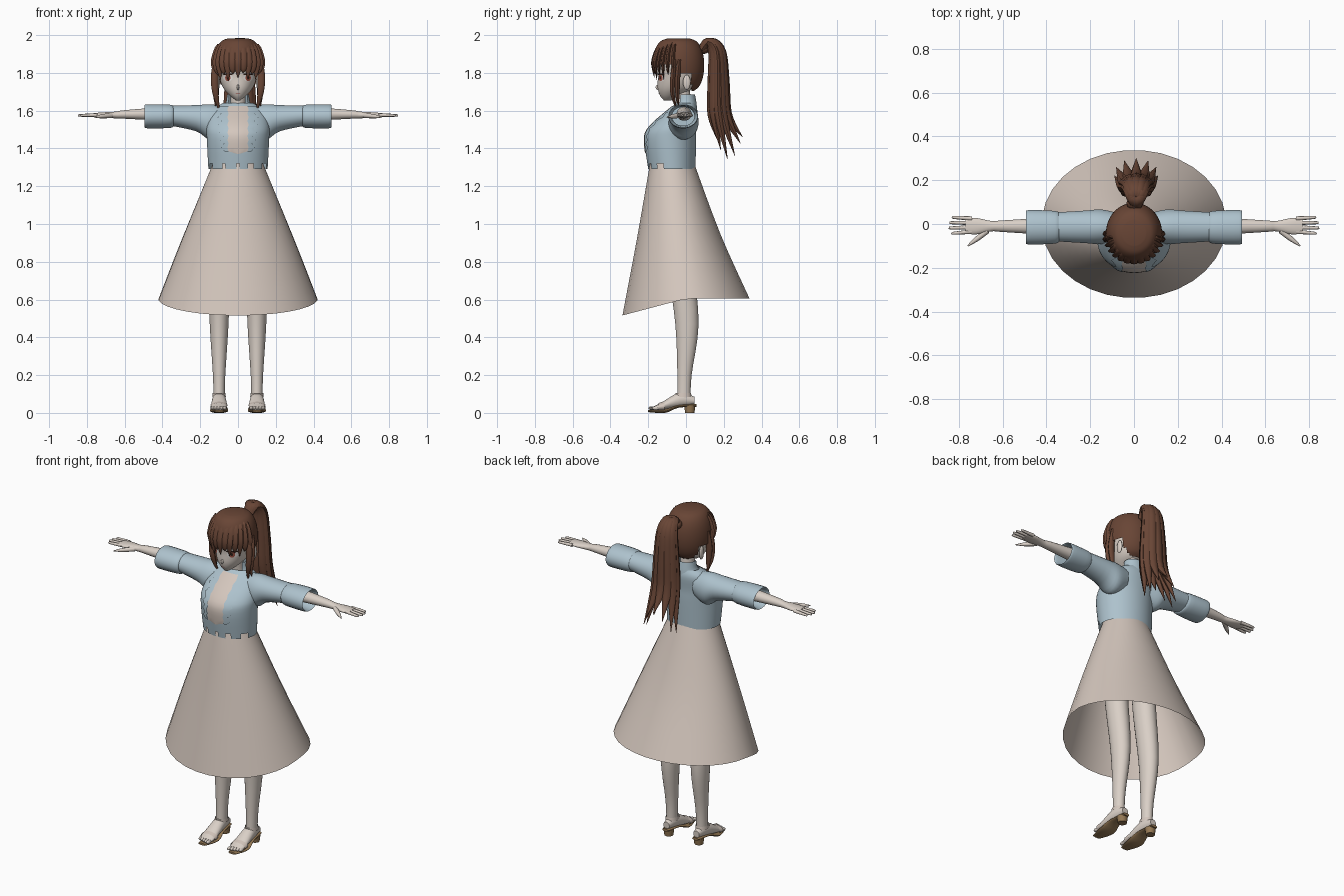
import bpy, bmesh, math, random
from mathutils import Vector
from math import sin, cos, radians, tau

random.seed(4)
startup_cube = bpy.data.objects.get("Cube")
if startup_cube:
    bpy.data.objects.remove(startup_cube)


def material(name, red, green, blue):
    mat = bpy.data.materials.new(name)
    mat.use_nodes = True
    colour = (red, green, blue, 1)
    mat.diffuse_color = colour
    mat.node_tree.nodes["Principled BSDF"].inputs["Base Color"].default_value = colour
    return mat


SKIN = material("skin", .7, .63, .57)
CREAM = material("cream cloth", .66, .57, .51)
BLUE = material("pale blue cloth", .42, .54, .61)
HAIR = material("brown hair", .14, .06, .036)
SOLE = material("tan sole", .3, .19, .09)
WHITE = material("eye white", .8, .77, .75)
IRIS = material("red iris", .36, .09, .06)
DARK = material("dark lash", .03, .015, .01)
LIP = material("lip", .5, .25, .22)


def spline(rows, steps=4):
    """Smooth rows of numbers by Catmull-Rom interpolation."""
    result = []
    last = len(rows) - 1
    for i in range(last):
        before, start, end, after = rows[max(0, i - 1)], rows[i], rows[i + 1], rows[min(last, i + 2)]
        for step in range(steps):
            t = step / steps
            result.append([b + t / 2 * (c - a + t * (2 * a - 5 * b + 4 * c - d + t * (3 * (b - c) + d - a)))
                           for a, b, c, d in zip(before, start, end, after)])
    return result + [list(rows[last])]


def finish(name, bm, mat, mirror):
    bmesh.ops.recalc_face_normals(bm, faces=bm.faces)
    mesh = bpy.data.meshes.new(name)
    bm.to_mesh(mesh)
    bm.free()
    mesh.materials.append(mat)
    part = bpy.data.objects.new(name, mesh)
    bpy.context.collection.objects.link(part)
    if mirror:
        part.modifiers.new("Mirror", "MIRROR")
    bpy.ops.object.select_all(action='DESELECT')
    part.select_set(True)
    bpy.context.view_layer.objects.active = part
    bpy.ops.object.shade_smooth_by_angle(angle=radians(50))


def bridge(bm, rings, caps):
    for lower, upper in zip(rings, rings[1:]):
        for k in range(len(lower)):
            bm.faces.new((lower[k - 1], lower[k], upper[k], upper[k - 1]))
    if caps:
        bm.faces.new(rings[0])
        bm.faces.new(rings[-1])


def loft(name, rows, mat, axis='z', side=0, sides=24, caps=True, mirror=False, cut=None, drop=None):
    """Ellipse rings along an axis: (position, centre, radius across, radius along the centre's axis)."""
    place = {'z': lambda p, u, v: (u, v, p), 'x': lambda p, u, v: (p, u, v),
             'y': lambda p, u, v: (u, p, v)}[axis]
    bm = bmesh.new()
    turns = [tau * (k + .5) / sides for k in range(sides)]
    rings = [[bm.verts.new(place(p, side + across * cos(a), centre + along * sin(a))) for a in turns]
             for p, centre, across, along in spline(rows)]
    bridge(bm, rings, caps)
    if cut:
        removed = [face for face in bm.faces if cut(face.calc_center_median())]
        bmesh.ops.delete(bm, geom=removed, context='FACES')
    if drop:
        for vert in bm.verts:
            vert.co.z -= drop(vert.co)
    finish(name, bm, mat, mirror)


def strands(name, paths, mat, mirror=False, sides=8, flat=1):
    """Tapering tubes through points (x, y, z, radius)."""
    bm = bmesh.new()
    for path in paths:
        points = spline(path)
        rings = []
        for i, (x, y, z, radius) in enumerate(points):
            ahead, behind = points[min(i + 1, len(points) - 1)], points[max(i - 1, 0)]
            forward = (Vector(ahead[:3]) - Vector(behind[:3])).normalized()
            guide = Vector((1, 0, 0)) if abs(forward.x) < .8 else Vector((0, 1, 0))
            across = (guide - forward * guide.dot(forward)).normalized() * radius
            up = forward.cross(across) * flat
            rings.append([bm.verts.new(Vector((x, y, z)) + across * cos(a) + up * sin(a))
                          for a in (tau * k / sides for k in range(sides))])
        bridge(bm, rings, True)
    finish(name, bm, mat, mirror)


def balls(name, centres, size, mat, mirror=False):
    bm = bmesh.new()
    for centre in centres:
        made = bmesh.ops.create_uvsphere(bm, u_segments=12, v_segments=8, radius=1)["verts"]
        bmesh.ops.scale(bm, verts=made, vec=size)
        bmesh.ops.translate(bm, verts=made, vec=centre)
    finish(name, bm, mat, mirror)


def plate(name, body, rows, mat, lift, mirror=False, columns=6):
    """Thin patch on the front of a lofted body; rows are (height, left edge, right edge)."""
    dense = spline(body)
    bm = bmesh.new()
    grid = []
    for z, left, right in rows:
        low, high = next((a, b) for a, b in zip(dense, dense[1:]) if a[0] <= z <= b[0])
        t = (z - low[0]) / (high[0] - low[0])
        _, centre, wide, deep = [a + (b - a) * t for a, b in zip(low, high)]
        across = [left + (right - left) * k / columns for k in range(columns + 1)]
        grid.append([bm.verts.new((x, centre - deep * math.sqrt(1 - (x / wide) ** 2) - lift, z))
                     for x in across])
    for lower, upper in zip(grid, grid[1:]):
        for k in range(columns):
            bm.faces.new((lower[k], lower[k + 1], upper[k + 1], upper[k]))
    finish(name, bm, mat, mirror)


def oval(x, z, width, height):
    turns = [radians(angle) for angle in range(5, 180, 17)]
    return [(z - height * cos(a), x - width * sin(a), x + width * sin(a)) for a in turns]


# Skirt, with a hem that dips at the front
WAIST, HEM = 1.3, .605
loft("skirt", [(1.34, -.075, .125, .112), (.95, -.04, .287, .222), (HEM, 0, .422, .338)],
     CREAM, sides=32, caps=False,
     drop=lambda co: .09 * max(0, -co.y / .34) * max(0, WAIST - co.z) / (WAIST - HEM))

# Blouse with notched hem, sleeves, turned cuffs and collar
TORSO = [(1.29, -.075, .157, .125), (1.45, -.083, .165, .137), (1.52, -.068, .165, .122),
         (1.6, -.02, .14, .08), (1.64, 0, .08, .05)]
loft("blouse_body", TORSO, BLUE, sides=64, caps=False,
     cut=lambda co: co.y < -.12 and co.z < 1.33 and (co.x * 14 + .2) % 1 < .35)
loft("sleeve", [(.08, 1.55, .065, .075), (.15, 1.54, .08, .094), (.22, 1.56, .075, .07),
                (.35, 1.573, .067, .054)], BLUE, 'x', side=-.013, mirror=True)
loft("cuff", [(.34, 1.57, .06, .05), (.36, 1.57, .075, .062), (.48, 1.57, .079, .064),
              (.485, 1.57, .07, .056), (.42, 1.57, .06, .05)],
     BLUE, 'x', side=-.015, caps=False, mirror=True)
loft("collar", [(1.6, -.01, .09, .07), (1.64, 0, .066, .056), (1.685, 0, .058, .048)], BLUE, caps=False,
     cut=lambda co: co.y < -.02 and abs(co.x) < .05)

# Open front with a ragged frill down each edge
panel, frill = [(1.37, -.003, .003)], []
for k in range(13):
    z, jag = 1.385 + .02 * k, k % 2
    edge = .05 + .006 * jag
    panel.append((z, -edge, edge))
    frill.append((z, edge, .07 + .002 * k + .02 * jag))
plate("front_panel", TORSO, panel, CREAM, .004)
plate("frill", TORSO, frill, BLUE, .008, mirror=True)

# Arms, hands and fingers
loft("arm", [(.4, 1.583, .04, .037), (.6, 1.58, .027, .023), (.65, 1.577, .024, .018),
             (.72, 1.577, .038, .014), (.77, 1.577, .034, .009)], SKIN, 'x', side=-.01, sides=16, mirror=True)
fingers = [[(.67, -.03, 1.575, .014), (.72, -.07, 1.57, .011), (.76, -.1, 1.566, .003)]]
for k in range(4):
    y, tip = .02 * k - .035, .85 - .012 * abs(k - 1.4)
    fingers.append([(.74, y, 1.577, .01), (tip - .01, y * 1.2, 1.575, .007), (tip, y * 1.2, 1.575, .002)])
strands("fingers", fingers, SKIN, mirror=True)

# Legs, feet and sandals
loft("leg", [(1.1, -.05, .06, .07), (.8, -.03, .06, .07), (.47, .005, .05, .062), (.2, -.008, .033, .038),
             (.06, -.012, .03, .036)], SKIN, side=.1, mirror=True)
loft("foot", [(.045, .065, .02, .02), (-.03, .07, .035, .04), (-.13, .035, .043, .02), (-.17, .025, .04, .01)],
     SKIN, 'y', side=.1, mirror=True)
balls("toes", [(.07 + .016 * k, .005 * k - .18, .025) for k in range(5)], (.01, .02, .01), SKIN, mirror=True)
loft("sole", [(.055, .04, .02, .008), (-.04, .035, .036, .008), (-.11, .01, .048, .01), (-.2, .01, .025, .006)],
     SOLE, 'y', side=.1, mirror=True)
loft("heel", [(0, .02, .025, .025), (.04, .02, .03, .03)], SOLE, side=.1, mirror=True)
loft("toe_strap", [(-.115, .035, .047, .027), (-.145, .03, .048, .022)], CREAM, 'y', side=.1,
     caps=False, mirror=True)
loft("ankle_strap", [(.085, -.014, .036, .044), (.105, -.014, .034, .041)], CREAM, side=.1,
     caps=False, mirror=True)

# Neck, head, nose and ears
loft("neck", [(1.56, 0, .07, .045), (1.62, -.01, .042, .04), (1.72, -.02, .04, .04)], SKIN)
HEAD = [(1.655, -.098, .012, .02), (1.68, -.083, .044, .055), (1.72, -.055, .078, .095),
        (1.78, -.04, .1, .11), (1.86, -.04, .105, .115), (1.96, -.04, .04, .05)]
loft("head", HEAD, SKIN, sides=32)
balls("nose", [(0, -.148, 1.724)], (.007, .013, .014), SKIN)
balls("ear", [(.106, .004, 1.75)], (.01, .02, .04), SKIN, mirror=True)

# Painted face
EYE_X, EYE_Z = .054, 1.775
plate("eye_white", HEAD, oval(EYE_X, EYE_Z, .025, .02), WHITE, .002, mirror=True)
plate("iris", HEAD, oval(EYE_X, EYE_Z, .014, .019), IRIS, .0035, mirror=True)
plate("pupil", HEAD, oval(EYE_X, EYE_Z, .006, .01), DARK, .005, mirror=True)
plate("lash", HEAD, oval(EYE_X, EYE_Z + .018, .028, .005), DARK, .006, mirror=True)
plate("mouth", HEAD, oval(0, 1.69, .014, .003), LIP, .003)

# Hair cap, open around the face and ears
cap = []
for angle in range(-70, 90, 15):
    a = radians(angle)
    bulge = math.sqrt(cos(a))
    cap.append((1.84 + .145 * sin(a), -.04, .128 * bulge, .137 * bulge))
loft("hair_cap", cap, HAIR, sides=40,
     cut=lambda co: co.y < -.03 and co.z < 1.845 or co.y < .028 and co.z < 1.8)

# Fringe strands fanned over the forehead
fringe = []
for i in range(13):
    a = radians(13 * i - 78)
    tip = 1.765 + .03 * (i % 2) + random.uniform(-.008, .008)
    reach = [(1.975, .3, .012), (1.94, .78, .02), (1.87, 1, .021), (1.82, 1, .016), (tip, .95, .001)]
    fringe.append([(.124 * share * sin(a), -.04 - .133 * share * cos(a), z, radius)
                   for z, share, radius in reach])
strands("fringe", fringe, HAIR, flat=.45)

# Side locks hanging in front of the ears
locks = []
for y, tip in ((-.06, 1.585), (-.035, 1.62)):
    locks.append([(.116, y, 1.87, .015), (.124, y - .01, 1.77, .02),
                  (.117, y - .01, 1.68, .015), (y + .155, -.04, tip, .001)])
strands("side_lock", locks, HAIR, mirror=True, flat=.7)

# Ponytail of curling strands around one centre line
tail = []
for k in range(11):
    a = tau * k / 11
    tip = 1.4 + .06 * cos(2 * a)
    centre_line = [(.085, 1.925, .01, .018), (.125, 1.965, .02, .026), (.165, 1.91, .035, .03),
                   (.172, 1.75, .048, .032), (.178, 1.58, .06, .03), (.23, tip, .1, .001)]
    tail.append([(.01 + spread * sin(a), y + .7 * spread * cos(a), z, radius)
                 for y, z, spread, radius in centre_line])
strands("ponytail", tail, HAIR, flat=.8)
balls("hair_tie", [(0, .095, 1.93)], (.035, .03, .03), HAIR)
